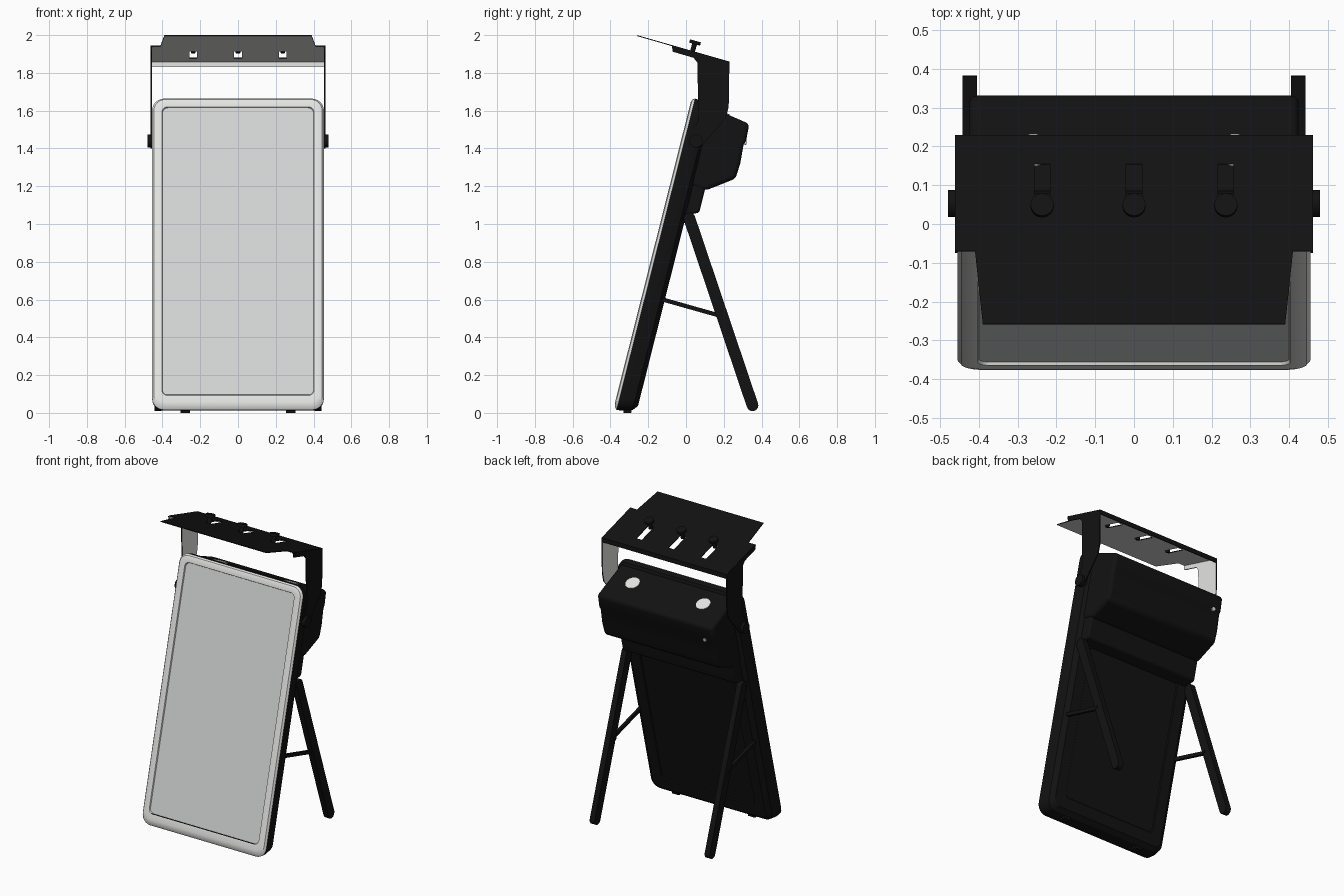
import bpy, bmesh, math
from mathutils import Vector

cube = bpy.data.objects.get("Cube")
if cube:
    bpy.data.objects.remove(cube, do_unlink=True)


def material(name, rgb):
    m = bpy.data.materials.new(name)
    m.use_nodes = True
    m.diffuse_color = (*rgb, 1)
    m.node_tree.nodes["Principled BSDF"].inputs["Base Color"].default_value = (*rgb, 1)
    return m


BLACK = material("black plastic", (0.006, 0.006, 0.006))
WHITE = material("white plastic", (0.78, 0.78, 0.77))
GREY = material("light grey panel", (0.66, 0.68, 0.67))

TILT = math.atan2(0.415, 1.645)
S, C = math.sin(TILT), math.cos(TILT)


def tilted(x, u, v):
    """x across, u up along the leaning panel, v back through it."""
    return Vector((x, -0.385 + u * S + v * C, 0.02 + u * C - v * S))


def finish(name, bm, mats, bevel=0, smooth=True, fix=True):
    if fix:
        bmesh.ops.recalc_face_normals(bm, faces=bm.faces[:])
    me = bpy.data.meshes.new(name)
    bm.to_mesh(me)
    bm.free()
    ob = bpy.data.objects.new(name, me)
    bpy.context.collection.objects.link(ob)
    for m in mats:
        me.materials.append(m)
    if smooth:
        bpy.ops.object.select_all(action='DESELECT')
        ob.select_set(True)
        bpy.context.view_layer.objects.active = ob
        bpy.ops.object.shade_smooth_by_angle(angle=math.radians(32))
    if bevel:
        b = ob.modifiers.new("Bevel", 'BEVEL')
        b.width, b.segments, b.limit_method = bevel, 3, 'ANGLE'
    return ob


def extrude(name, pts, x0, x1, mats=(BLACK,), bevel=0):
    """Side profile of (y, z) points extruded across x."""
    bm = bmesh.new()
    face = bm.faces.new([bm.verts.new((x0, y, z)) for y, z in pts])
    out = bmesh.ops.extrude_face_region(bm, geom=[face])
    bmesh.ops.translate(bm, vec=(x1 - x0, 0, 0),
                        verts=[g for g in out["geom"] if isinstance(g, bmesh.types.BMVert)])
    return finish(name, bm, mats, bevel)


def cylinder(name, a, b, r, mat=BLACK, sides=20):
    a, b = Vector(a), Vector(b)
    bm = bmesh.new()
    bmesh.ops.create_cone(bm, cap_ends=True, segments=sides, radius1=r, radius2=r, depth=(b - a).length)
    ob = finish(name, bm, [mat])
    ob.location = (a + b) / 2
    ob.rotation_euler = (b - a).to_track_quat('Z', 'Y').to_euler()
    return ob


def bar(a, b, half, rounded=True, n=8):
    """Profile of a straight bar between two (y, z) points."""
    a, b = Vector(a), Vector(b)
    base = math.atan2(b.y - a.y, b.x - a.x)
    pts = []
    for centre, start in ((b, base - math.pi / 2), (a, base + math.pi / 2)):
        for i in range(n + 1) if rounded else (0, n):
            t = start + math.pi * i / n
            pts.append((centre.x + half * math.cos(t), centre.y + half * math.sin(t)))
    return pts


def rounded_loop(hx, u0, u1, r, n=6):
    pts = []
    for k, (cx, cu) in enumerate(((hx - r, u1 - r), (r - hx, u1 - r), (r - hx, u0 + r), (hx - r, u0 + r))):
        for i in range(n + 1):
            t = math.pi / 2 * (k + i / n)
            pts.append((cx + r * math.cos(t), cu + r * math.sin(t)))
    return pts


# Leaning body: half width, bottom, top, corner radius, depth, material of the band after it
sections = [
    (0.400, 0.078, 1.648, 0.03, 0.010, 1),
    (0.403, 0.075, 1.651, 0.03, 0.002, 1),
    (0.425, 0.040, 1.675, 0.04, 0.000, 1),
    (0.445, 0.014, 1.692, 0.06, 0.005, 1),
    (0.455, 0.000, 1.700, 0.065, 0.018, 0),
    (0.455, 0.004, 1.698, 0.065, 0.050, 0),
    (0.445, 0.020, 1.620, 0.06, 0.100, 0),
    (0.415, 0.048, 1.560, 0.05, 0.123, 0),
    (0.345, 0.120, 1.100, 0.03, 0.123, 0),
    (0.340, 0.125, 1.095, 0.03, 0.117, 0),
]
bm = bmesh.new()
loops = [[bm.verts.new(tilted(x, u, s[4])) for x, u in rounded_loop(*s[:4])] for s in sections]
for low, high, s in zip(loops, loops[1:], sections):
    for i in range(len(low)):
        j = (i + 1) % len(low)
        bm.faces.new((low[i], low[j], high[j], high[i])).material_index = s[5]
bm.faces.new(loops[0]).material_index = 2
bm.faces.new(loops[-1])
finish("panel_body", bm, [BLACK, WHITE, GREY])

# Dark slit under the front panel
bm = bmesh.new()
bm.faces.new([bm.verts.new(tilted(x, u, 0.0005)) for x, u in
              ((-0.38, 0.074), (0.38, 0.074), (0.38, 0.08), (-0.38, 0.08))])
finish("panel_lower_slit", bm, [BLACK], smooth=False)

# Rear housing
extrude("rear_mount", [(-0.04, 1.04), (0.07, 1.06), (0.105, 1.2), (0.13, 1.5), (0.0, 1.4)],
        -0.42, 0.42, bevel=0.012)
extrude("rear_housing", [(0.02, 1.2), (0.105, 1.178), (0.262, 1.24), (0.287, 1.32), (0.305, 1.42),
                         (0.318, 1.44), (0.335, 1.53), (0.22, 1.58), (0.075, 1.642), (0.05, 1.5)],
        -0.425, 0.425, bevel=0.02)
cylinder("rear_port", (-0.36, 0.30, 1.435), (-0.36, 0.321, 1.43), 0.012, WHITE)
slope = Vector((0, 0.4, 0.916))
for x in (-0.26, 0.26):
    top = Vector((x, 0.19, 1.5945))
    cylinder("housing_top_disc", top - slope * 0.004, top + slope * 0.003, 0.045, WHITE, 32)


# Bracket plate: a grid sheet with three slots and a tapered visor
def plate_z(y):
    return 1.86 - 0.286 * (y - 0.23)


xs = [-0.46]
for c in (-0.237, 0, 0.237):
    xs += [c - 0.02, c + 0.02]
xs.append(0.46)
ys = [-0.07, 0.03, 0.155, 0.23]
bm = bmesh.new()
grid = [[bm.verts.new((x, y, plate_z(y))) for x in xs] for y in ys]
for r in range(3):
    for c in range(len(xs) - 1):
        if not (r == 1 and c % 2):
            bm.faces.new((grid[r][c], grid[r][c + 1], grid[r + 1][c + 1], grid[r + 1][c]))
lip = [bm.verts.new((x, 0.23, 1.83)) for x in xs]
for c in range(len(xs) - 1):
    bm.faces.new((grid[3][c], grid[3][c + 1], lip[c + 1], lip[c]))
y1 = -0.258
visor = [bm.verts.new((x, y, plate_z(y))) for x, y in ((-0.39, y1), (0.39, y1), (0.41, -0.07), (-0.41, -0.07))]
bm.faces.new(visor)
plate = finish("bracket_plate", bm, [BLACK, WHITE], smooth=False, fix=False)
sheet = plate.modifiers.new("Sheet", 'SOLIDIFY')
sheet.thickness, sheet.offset, sheet.material_offset = 0.005, -1, 1

for side in (-1, 1):
    # Bracket arm, white on its inner face
    arm = extrude("bracket_arm", [(-0.075, 1.944), (-0.07, 1.912), (0.04, 1.88), (0.06, 1.855), (0.066, 1.55),
                                  (0.025, 1.47), (0.025, 1.42), (0.05, 1.4), (0.09, 1.42), (0.21, 1.56),
                                  (0.226, 1.62), (0.23, 1.858)],
                  side * 0.455, side * 0.462, (BLACK, WHITE))
    for p in arm.data.polygons:
        p.material_index = int(p.normal.x * side < -0.9)
    cylinder("pivot_knob", (side * 0.44, 0.053, 1.44), (side * 0.48, 0.053, 1.44), 0.035)
    # Stand leg, strut and foot
    extrude("stand_leg", bar((0.018, 1.03), (0.352, 0.04), 0.031), side * 0.405, side * 0.442)
    extrude("leg_strut", bar((-0.13, 0.602), (0.175, 0.516), 0.011), side * 0.412, side * 0.43)
    cylinder("strut_pin", (side * 0.4, 0.172, 0.517), (side * 0.445, 0.172, 0.517), 0.012)
    extrude("foot", [(-0.33, 0), (-0.29, 0), (-0.285, 0.04), (-0.335, 0.04)], side * 0.255, side * 0.305)

# Clamp screws on the plate
normal = Vector((0, 0.275, 0.961))
for x in (-0.237, 0, 0.237):
    base = Vector((x, 0.035, plate_z(0.035)))
    cylinder("screw_stem", base - normal * 0.01, base + normal * 0.045, 0.013)
    cylinder("screw_head", base + normal * 0.038, base + normal * 0.056, 0.03, sides=16)
